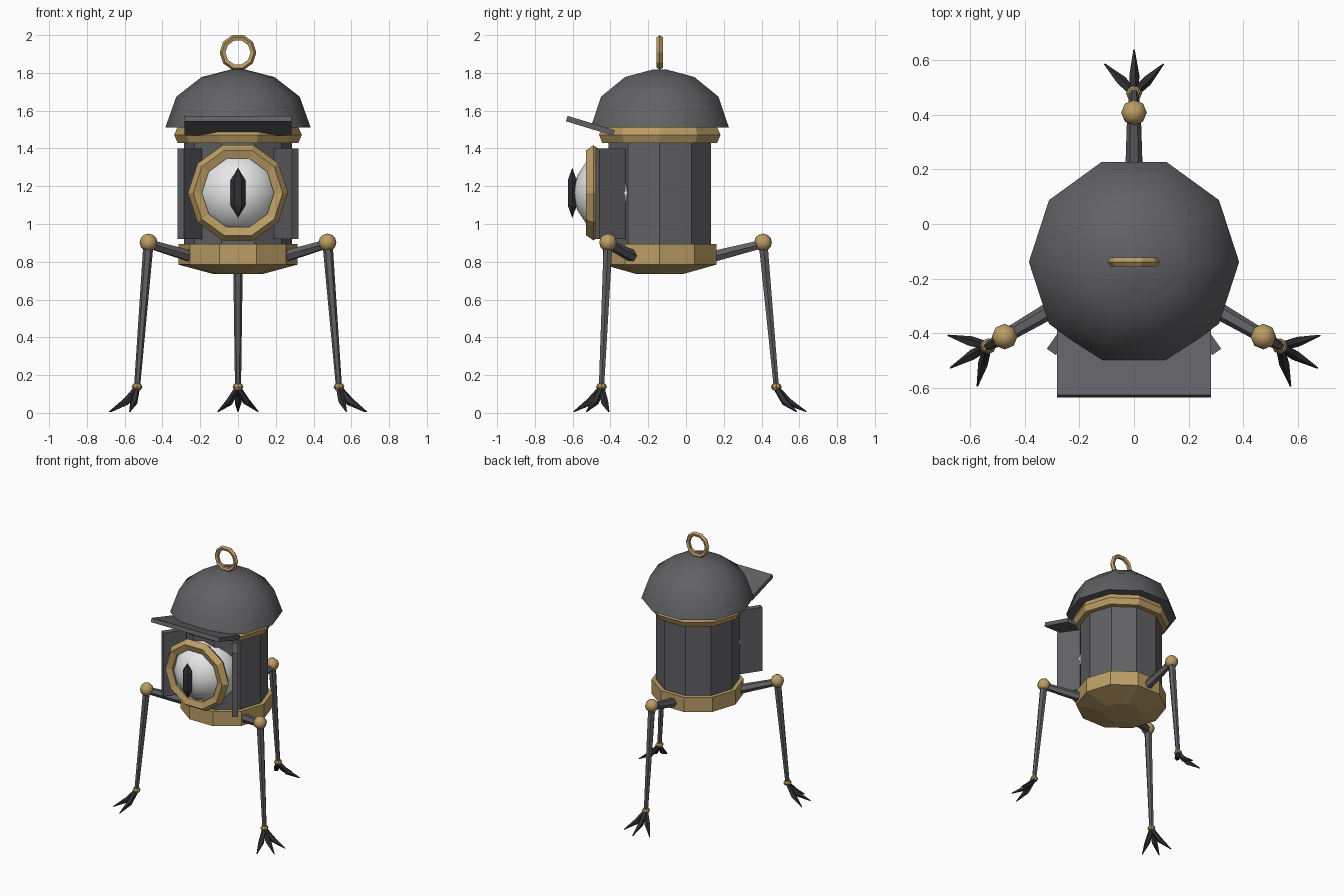
import bpy, bmesh, math
from mathutils import Vector, Matrix

if "Cube" in bpy.data.objects:
    bpy.data.objects.remove(bpy.data.objects["Cube"])

CY = -0.139          # centre line of the body in y
EYE_Z = 1.165


def mat(name, c):
    m = bpy.data.materials.new(name)
    m.diffuse_color = (*c, 1)
    m.use_nodes = True
    m.node_tree.nodes["Principled BSDF"].inputs["Base Color"].default_value = m.diffuse_color
    return m


GREY = mat("grey metal", (0.12, 0.12, 0.13))
GOLD = mat("brass", (0.50, 0.34, 0.13))
DARK = mat("charcoal", (0.03, 0.03, 0.035))
WHITE = mat("eye white", (0.80, 0.80, 0.80))


def finish(bm, name, material, smooth=None):
    bmesh.ops.recalc_face_normals(bm, faces=bm.faces[:])
    me = bpy.data.meshes.new(name)
    bm.to_mesh(me)
    bm.free()
    me.materials.append(material)
    ob = bpy.data.objects.new(name, me)
    bpy.context.collection.objects.link(ob)
    if smooth:
        bpy.ops.object.select_all(action='DESELECT')
        ob.select_set(True)
        bpy.context.view_layer.objects.active = ob
        bpy.ops.object.shade_smooth_by_angle(angle=math.radians(smooth))
    return ob


def lathe(name, profile, material, sides=10, smooth=None):
    """Revolve (radius, z) points, bottom to top, about the body axis."""
    bm = bmesh.new()
    rings = []
    for r, z in profile:
        rings.append([bm.verts.new((r * math.cos(math.tau * i / sides),
                                    CY + r * math.sin(math.tau * i / sides), z))
                      for i in range(sides)])
    for a, b in zip(rings, rings[1:]):
        for i in range(sides):
            j = (i + 1) % sides
            bm.faces.new((a[i], a[j], b[j], b[i]))
    bm.faces.new(rings[0])
    bm.faces.new(rings[-1])
    return finish(bm, name, material, smooth)


def torus(name, centre, major, minor, material, sides=10, tube=5):
    """Upright low-poly ring facing the front."""
    bm = bmesh.new()
    rings = []
    for i in range(sides):
        a = math.tau * i / sides
        ring = []
        for k in range(tube):
            t = math.tau * k / tube
            r = major + minor * math.cos(t)
            ring.append(bm.verts.new(Vector(centre) + Vector(
                (r * math.cos(a), minor * math.sin(t), r * math.sin(a)))))
        rings.append(ring)
    for i in range(sides):
        a, b = rings[i], rings[(i + 1) % sides]
        for k in range(tube):
            n = (k + 1) % tube
            bm.faces.new((a[k], a[n], b[n], b[k]))
    return finish(bm, name, material)


def ball(name, centre, scale, material, u=8, v=6, rot=Matrix(), smooth=None):
    bm = bmesh.new()
    m = Matrix.Translation(centre) @ Matrix.Diagonal((*scale, 1)) @ rot
    bmesh.ops.create_uvsphere(bm, u_segments=u, v_segments=v, radius=1, matrix=m)
    return finish(bm, name, material, smooth)


def box(name, centre, size, rot, material):
    bm = bmesh.new()
    m = Matrix.Translation(centre) @ rot @ Matrix.Diagonal((*size, 1))
    bmesh.ops.create_cube(bm, size=1, matrix=m)
    return finish(bm, name, material)


def limb(name, points, radii, material, sides=6):
    """Tapered tube through a few points."""
    bm = bmesh.new()
    rings = []
    for i, p in enumerate(points):
        d = (points[min(i + 1, len(points) - 1)] - points[max(i - 1, 0)]).normalized()
        side = d.cross(Vector((0, 0, 1))).normalized()
        up = side.cross(d)
        rings.append([bm.verts.new(p + radii[i] * (math.cos(math.tau * k / sides) * side
                                                   + math.sin(math.tau * k / sides) * up))
                      for k in range(sides)])
    for a, b in zip(rings, rings[1:]):
        for k in range(sides):
            n = (k + 1) % sides
            bm.faces.new((a[k], a[n], b[n], b[k]))
    bm.faces.new(rings[0])
    bm.faces.new(rings[-1])
    return finish(bm, name, material)


# Lantern body
lathe("base_band", [(0.13, 0.735), (0.315, 0.785), (0.315, 0.895)], GOLD)
lathe("body_drum", [(0.285, 0.88), (0.285, 1.45)], GREY)
lathe("upper_band", [(0.32, 1.43), (0.338, 1.472), (0.32, 1.512)], GOLD)
dome = [(0.385 * math.cos(math.radians(a)), 1.51 + 0.31 * math.sin(math.radians(a)))
        for a in (0, 32, 60, 85)]
lathe("dome_roof", dome, GREY, smooth=50)
torus("hanging_ring", (0, CY, 1.908), 0.08, 0.017, GOLD)

# Eye with its rim and slit pupil
ball("eyeball", (0, -0.36, EYE_Z), (0.235, 0.235, 0.235), WHITE, 12, 8,
     Matrix.Rotation(math.pi / 2, 4, 'X'), smooth=60)
torus("eye_rim", (0, -0.49, EYE_Z), 0.224, 0.041, GOLD)
ball("pupil", (0, -0.602, EYE_Z), (0.045, 0.032, 0.133), DARK, 6, 3,
     Matrix.Rotation(math.pi / 6, 4, 'Z'))

# Open shutters either side of the eye, and the raised visor
for s, side in ((1, "right"), (-1, "left")):
    box(side + "_shutter", (s * 0.255, -0.40, 1.16), (0.04, 0.167, 0.48),
        Matrix.Rotation(s * math.radians(35), 4, 'Z'), GREY)
box("visor", (0, -0.506, 1.52), (0.565, 0.262, 0.03),
    Matrix.Rotation(math.radians(-17), 4, 'X'), GREY)

# Three legs with clawed feet
for name, deg in (("back", 90), ("front_right", -30), ("front_left", 210)):
    a = math.radians(deg)

    def at(r, z):
        return Vector((r * math.cos(a), CY + r * math.sin(a), z))

    knee, ankle = at(0.547, 0.902), at(0.617, 0.138)
    limb(name + "_upper_leg", [at(0.27, 0.825), at(0.547, 0.895)], [0.034, 0.025], GREY)
    limb(name + "_lower_leg", [knee, ankle], [0.027, 0.016], GREY)
    ball(name + "_knee", knee, (0.047,) * 3, GOLD, smooth=50)
    ball(name + "_ankle", ankle, (0.029, 0.029, 0.022), GOLD, 8, 4)
    for k, (turn, length) in enumerate(((-45, 0.152), (0, 0.16), (45, 0.152))):
        t = a + math.radians(turn)
        d = Vector((math.cos(t), math.sin(t), 0))
        limb(f"{name}_toe_{k + 1}",
             [ankle + Vector((0, 0, -0.005)),
              Vector((ankle.x, ankle.y, 0.058)) + d * 0.065,
              Vector((ankle.x, ankle.y, 0.006)) + d * length],
             [0.016, 0.02, 0.003], DARK, 5)
